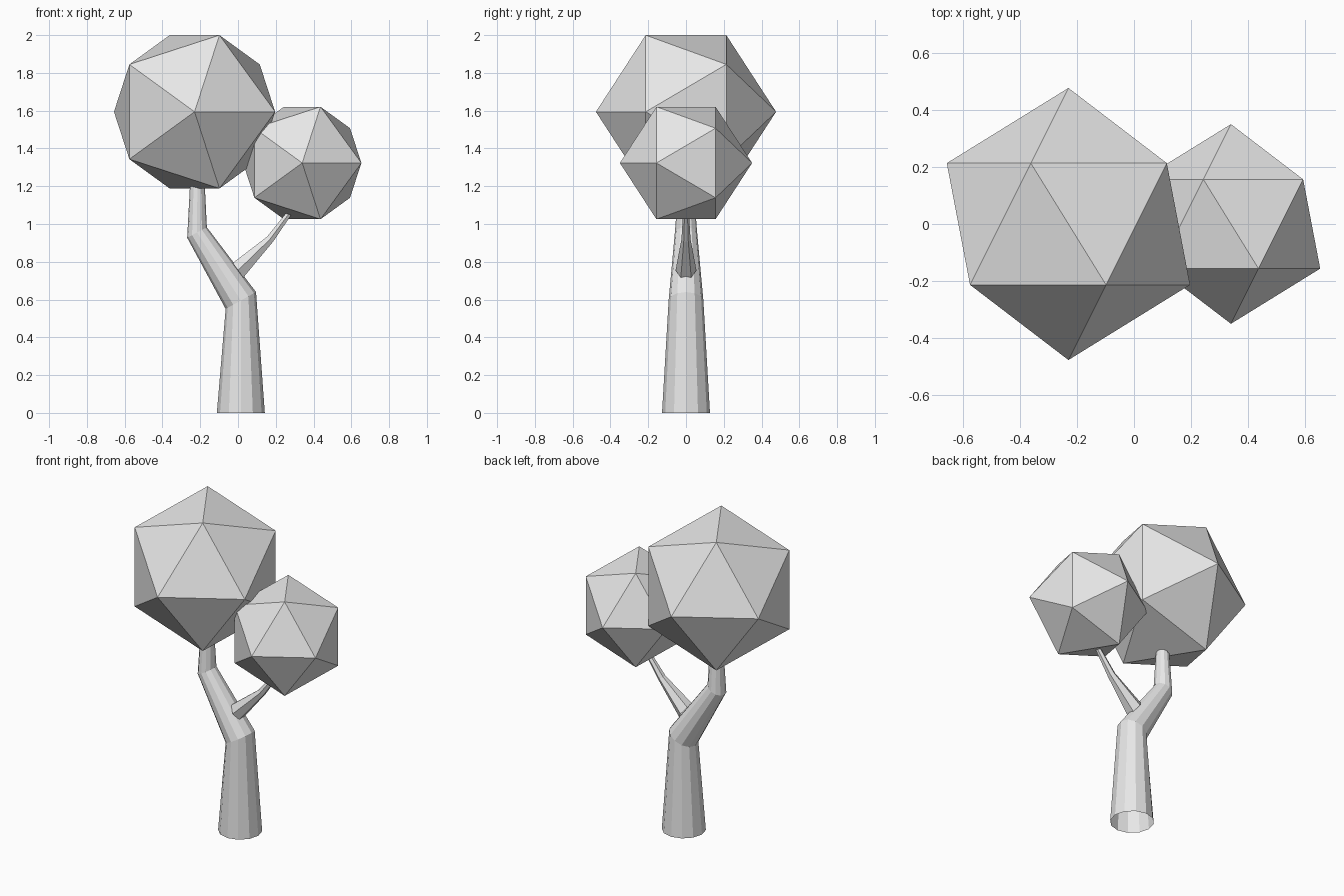
import bpy
import bmesh
from math import cos, sin, pi, radians

cube = bpy.data.objects.get("Cube")
if cube:
    bpy.data.objects.remove(cube, do_unlink=True)

# One plain grey for the whole tree
grey = bpy.data.materials.new("plain_grey")
grey.use_nodes = True
colour = (0.8, 0.8, 0.8, 1)
grey.diffuse_color = colour
grey.node_tree.nodes["Principled BSDF"].inputs["Base Color"].default_value = colour


def finish(name, bm, location=(0, 0, 0), rotation=(0, 0, 0)):
    mesh = bpy.data.meshes.new(name)
    bm.to_mesh(mesh)
    bm.free()
    mesh.materials.append(grey)
    obj = bpy.data.objects.new(name, mesh)
    obj.location = location
    obj.rotation_euler = rotation
    bpy.context.collection.objects.link(obj)


def limb(name, sides, rings, turn=0.0):
    """Tapered tube through rings of (x, z, radius, tilt in degrees), open at its foot."""
    bm = bmesh.new()
    loops = []
    for x, z, r, tilt in rings:
        t = radians(tilt)
        loop = []
        for i in range(sides):
            a = 2 * pi * (i + turn) / sides
            loop.append(bm.verts.new((x + r * cos(a) * cos(t), r * sin(a),
                                      z + r * cos(a) * sin(t))))
        loops.append(loop)
    for low, high in zip(loops, loops[1:]):
        for i in range(sides):
            j = (i + 1) % sides
            bm.faces.new((low[i], low[j], high[j], high[i]))
    bm.faces.new(loops[-1])
    finish(name, bm)


def crown(name, x, z, radius):
    """Icosahedron with its poles facing front and back."""
    bm = bmesh.new()
    bmesh.ops.create_icosphere(bm, subdivisions=1, radius=radius)
    finish(name, bm, (x, 0, z), (pi / 2, 0, 0))


# Bent trunk
limb("trunk", 12, [(0.015, 0, 0.127, 0), (0.015, 0.595, 0.092, 29),
                   (-0.217, 0.955, 0.059, 28), (-0.215, 1.21, 0.039, 0)])

# Side branch growing out of the bend
limb("branch", 6, [(0.0, 0.755, 0.055, -54), (0.17, 0.92, 0.024, -35),
                   (0.27, 1.055, 0.016, -35)], turn=0.5)

# Leaf crowns
crown("large_crown", -0.23, 1.594, 0.477)
crown("small_crown", 0.34, 1.323, 0.35)
